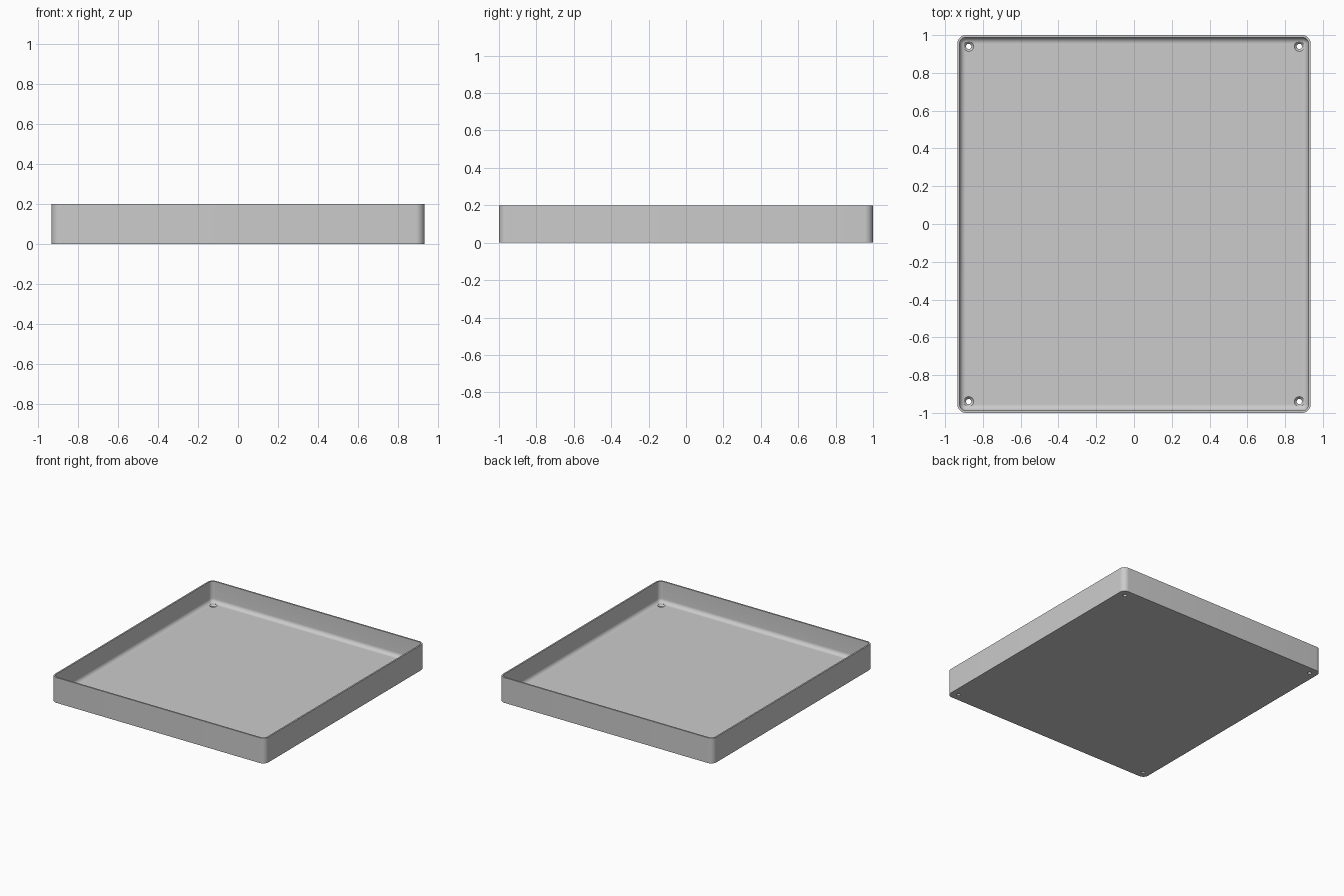
import bpy, bmesh, math

old = bpy.data.objects.get("Cube")
if old:
    bpy.data.objects.remove(old, do_unlink=True)

HALF_X, HALF_Y, HEIGHT = 0.935, 1.0, 0.2
CORNER, WALL, FLOOR, FILLET = 0.045, 0.012, 0.033, 0.032
HOLE_X, HOLE_Y = 0.875, 0.94
STEPS = 10

grey = bpy.data.materials.new("light_grey")
grey.use_nodes = True
colour = (0.6, 0.6, 0.6, 1)
grey.diffuse_color = colour
grey.node_tree.nodes["Principled BSDF"].inputs["Base Color"].default_value = colour


def finish(name, bm):
    bmesh.ops.recalc_face_normals(bm, faces=bm.faces)
    mesh = bpy.data.meshes.new(name)
    bm.to_mesh(mesh)
    bm.free()
    mesh.materials.append(grey)
    obj = bpy.data.objects.new(name, mesh)
    bpy.context.collection.objects.link(obj)
    return obj


def ring(bm, inset, z):
    """Rounded rectangle outline, moved inward by inset."""
    r = max(CORNER - inset, 0.001)
    cx, cy = HALF_X - inset - r, HALF_Y - inset - r
    verts = []
    for q, (sx, sy) in enumerate([(1, 1), (-1, 1), (-1, -1), (1, -1)]):
        for i in range(STEPS + 1):
            a = math.pi / 2 * (q + i / STEPS)
            verts.append(bm.verts.new((sx * cx + r * math.cos(a),
                                       sy * cy + r * math.sin(a), z)))
    return verts


def loft(bm, rings):
    for a, b in zip(rings, rings[1:]):
        n = len(a)
        for i in range(n):
            j = (i + 1) % n
            bm.faces.new((a[i], a[j], b[j], b[i]))
    bm.faces.new(rings[0])
    bm.faces.new(rings[-1])


# Tray: outer wall, rim, inner wall, then the fillet down to the floor
profile = [(0, 0), (0, HEIGHT), (WALL, HEIGHT)]
for i in range(9):
    a = math.pi / 2 * i / 8
    profile.append((WALL + FILLET * (1 - math.cos(a)),
                    FLOOR + FILLET * (1 - math.sin(a))))
bm = bmesh.new()
loft(bm, [ring(bm, inset, z) for inset, z in profile])
tray = finish("tray", bm)

# Countersunk screw holes in the four corners
hole_profile = [(0.014, -0.02), (0.014, 0.02), (0.026, FLOOR), (0.026, FLOOR + 0.04)]
bm = bmesh.new()
for sx in (-1, 1):
    for sy in (-1, 1):
        circles = []
        for r, z in hole_profile:
            circles.append([bm.verts.new((sx * HOLE_X + r * math.cos(math.tau * i / 32),
                                          sy * HOLE_Y + r * math.sin(math.tau * i / 32), z))
                            for i in range(32)])
        loft(bm, circles)
cutter = finish("screw_hole_cutter", bm)
cutter.hide_render = True

cut = tray.modifiers.new("screw_holes", 'BOOLEAN')
cut.operation = 'DIFFERENCE'
cut.solver = 'EXACT'
cut.object = cutter
bpy.ops.object.select_all(action='DESELECT')
tray.select_set(True)
bpy.context.view_layer.objects.active = tray
bpy.ops.object.modifier_apply(modifier=cut.name)
bpy.data.objects.remove(cutter, do_unlink=True)
bpy.ops.object.shade_smooth_by_angle(angle=math.radians(30))
